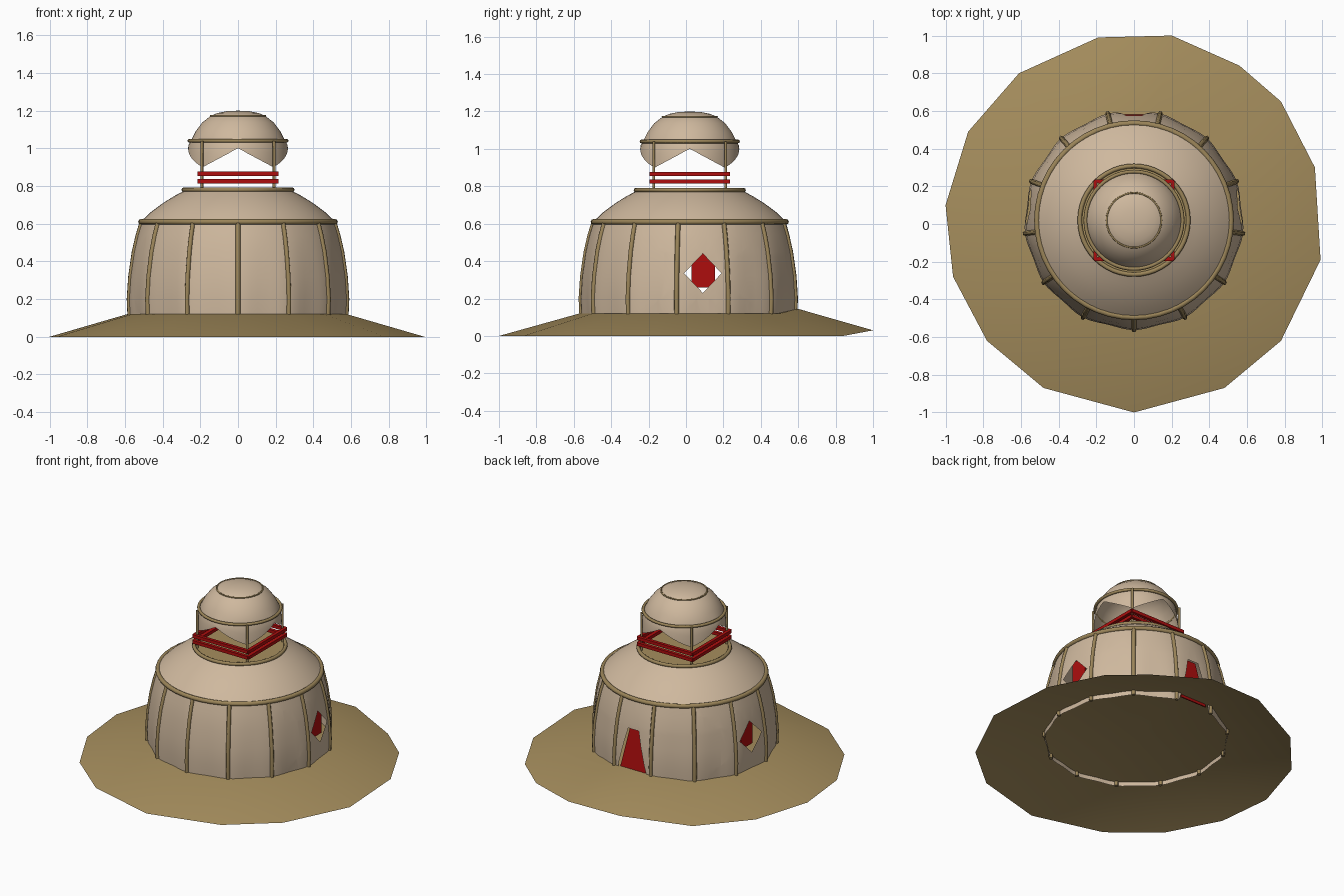
import bpy, bmesh, math
from mathutils import Vector

if "Cube" in bpy.data.objects:
    bpy.data.objects.remove(bpy.data.objects["Cube"])

CY = 0.02          # hut centre in y
N_RIB = 13
TAU = math.tau


def material(name, rgb):
    m = bpy.data.materials.new(name)
    m.diffuse_color = (*rgb, 1)
    m.use_nodes = True
    m.node_tree.nodes["Principled BSDF"].inputs["Base Color"].default_value = m.diffuse_color
    return m


CLOTH = material("beige_cloth", (0.62, 0.48, 0.34))
EARTH = material("tan_earth", (0.38, 0.27, 0.11))
WOOD = material("brown_wood", (0.33, 0.235, 0.10))
RED = material("red", (0.42, 0.004, 0.004))


def finish(bm, name, mat, smooth=None):
    me = bpy.data.meshes.new(name)
    bmesh.ops.remove_doubles(bm, verts=bm.verts, dist=1e-5)
    bmesh.ops.recalc_face_normals(bm, faces=bm.faces)
    bm.to_mesh(me)
    bm.free()
    ob = bpy.data.objects.new(name, me)
    bpy.context.collection.objects.link(ob)
    me.materials.append(mat)
    if smooth:
        bpy.ops.object.select_all(action='DESELECT')
        bpy.context.view_layer.objects.active = ob
        ob.select_set(True)
        bpy.ops.object.shade_smooth_by_angle(angle=math.radians(smooth))
    return ob


def loft(rows):
    """Sheet joining closed rows of points."""
    bm = bmesh.new()
    vs = [[bm.verts.new(p) for p in row] for row in rows]
    n = len(rows[0])
    for a, b in zip(vs, vs[1:]):
        for i in range(n):
            j = (i + 1) % n
            bm.faces.new((a[i], a[j], b[j], b[i]))
    return bm


def circle(r, z, n, scallop=0.0):
    """Ring of points; scallop pulls it in between the ribs."""
    pts = []
    for i in range(n):
        a = -TAU / 4 + TAU * i / n
        k = r * (1 - scallop * (0.5 - 0.5 * math.cos(N_RIB * TAU * i / n)))
        pts.append((k * math.cos(a), CY + k * math.sin(a), z))
    return pts


def cut_hole(bm, poly, axis, test):
    """Cut a convex (axis, z) polygon, counter-clockwise, out of the faces passing test."""
    for (u0, z0), (u1, z1) in zip(poly, poly[1:] + poly[:1]):
        faces = [f for f in bm.faces if test(f.calc_center_median())]
        geom = set(faces)
        for f in faces:
            geom.update(f.edges)
            geom.update(f.verts)
        co, no = Vector((0, 0, z0)), Vector((0, 0, -(u1 - u0)))
        co[axis], no[axis] = u0, z1 - z0
        bmesh.ops.bisect_plane(bm, geom=list(geom), plane_co=co, plane_no=no, dist=1e-5)

    def inside(c):
        return test(c) and all((u1 - u0) * (c.z - z0) - (z1 - z0) * (c[axis] - u0) > 0
                               for (u0, z0), (u1, z1) in zip(poly, poly[1:] + poly[:1]))
    bmesh.ops.delete(bm, geom=[f for f in bm.faces if inside(f.calc_center_median())],
                     context='FACES')


def ring(name, r, z, tube):
    bpy.ops.mesh.primitive_torus_add(major_radius=r, minor_radius=tube, major_segments=48,
                                     minor_segments=8, location=(0, CY, z))
    ob = bpy.context.object
    ob.name = name
    ob.data.materials.append(WOOD)
    bpy.ops.object.shade_smooth()


def poles(name, paths, radius):
    cu = bpy.data.curves.new(name, 'CURVE')
    cu.dimensions = '3D'
    cu.bevel_depth = radius
    cu.bevel_resolution = 1
    cu.use_fill_caps = True
    for path in paths:
        s = cu.splines.new('POLY')
        s.points.add(len(path) - 1)
        for p, co in zip(s.points, path):
            p.co = (*co, 1)
    ob = bpy.data.objects.new(name, cu)
    bpy.context.collection.objects.link(ob)
    cu.materials.append(WOOD)
    bpy.ops.object.select_all(action='DESELECT')
    bpy.context.view_layer.objects.active = ob
    ob.select_set(True)
    bpy.ops.object.convert(target='MESH')


def plate(name, pts, push, mat):
    """Thin panel from a polygon."""
    bm = bmesh.new()
    f = bm.faces.new([bm.verts.new(p) for p in pts])
    ext = bmesh.ops.extrude_face_region(bm, geom=[f], use_keep_orig=True)
    bmesh.ops.translate(bm, vec=push, verts=[v for v in ext["geom"] if isinstance(v, bmesh.types.BMVert)])
    finish(bm, name, mat)


# Ground mound: irregular 15-sided rim, raised a little at the back
rim = [(0, -1), (.48, -.87), (.78, -.62), (.99, -.19), (.96, .3), (.78, .65), (.56, .84), (.2, 1),
       (-.19, .99), (-.61, .8), (-.88, .49), (-1, .1), (-.96, -.28), (-.78, -.62), (-.48, -.87)]
outer = [(x, y, .03 if y > .95 else 0) for x, y in rim]
inner = []
for x, y in rim:
    d = Vector((x, y - CY)).normalized() * 0.59
    inner.append((d.x, CY + d.y, .145 if y > .95 else .12))
bm = loft([outer, inner, [(0, CY, .12)] * 15])
bmesh.ops.dissolve_degenerate(bm, dist=1e-5, edges=bm.edges)
ground = finish(bm, "ground", EARTH, 40)

# Cloth wall with window and door openings
wall = [(.578, .09), (.583, .2), (.575, .32), (.556, .45), (.535, .54), (.512, .615)]
bm = loft([circle(r, z, 104, .025 * (1 - (z - .09) / .53)) for r, z in wall])
cut_hole(bm, [(.09, .23), (.19, .335), (.09, .44), (-.01, .335)], 1, lambda c: abs(c.x) > .3)
cut_hole(bm, [(-.13, .05), (.13, .05), (.04, .42), (-.04, .42)], 0, lambda c: c.y > .3)
finish(bm, "wall", CLOTH, 50)

# Wall ribs
rib_paths = []
for i in range(N_RIB):
    a = -TAU / 4 + TAU * i / N_RIB
    rib_paths.append([(r * math.cos(a), CY + r * math.sin(a), z) for r, z in wall])
poles("wall_ribs", rib_paths, .013)

# Cloth roof, hoops and tower floor
finish(loft([circle(r, z, 52) for r, z in [(.512, .615), (.465, .66), (.4, .708), (.34, .746), (.285, .775)]]),
       "roof", CLOTH, 50)
ring("roof_hoop", .515, .61, .015)
ring("tower_hoop", .288, .78, .012)
finish(loft([circle(.288, .78, 48), circle(0, .78, 48)]), "tower_floor", EARTH)

# Red curtains behind the windows and the door
for side, name in ((1, "right"), (-1, "left")):
    x = .53 * side
    plate(name + "_window_curtain", [(x, .03, .26), (x, .155, .26), (x, .155, .45), (x, .03, .45)],
          (-.008 * side, 0, 0), RED)
plate("door_curtain", [(-.1, .582, .125), (.1, .582, .125), (.04, .55, .43), (-.04, .55, .43)],
      (0, -.008, 0), RED)

# Tower posts and red railings
corners = [(sx * .192, CY + sy * .192) for sx in (-1, 1) for sy in (-1, 1)]
poles("tower_posts", [[(x, y, .77), (x, y, 1.04)] for x, y in corners], .008)
for z, name in ((.825, "lower"), (.865, "upper")):
    bm = bmesh.new()
    for axis in (0, 1):
        for s in (-1, 1):
            size, pos = [.022] * 3, [0, CY, z]
            size[axis] = .42
            pos[1 - axis] += s * .205
            new = bmesh.ops.create_cube(bm, size=1)["verts"]
            for v in new:
                v.co = Vector([c * k + p for c, k, p in zip(v.co, size, pos)])
    finish(bm, name + "_railing", RED)

# Tower canopy: dome with a skirt that hangs down over the posts
def skirt(r, t):
    pts = []
    for x, y, z in circle(r, 0, 64):
        dip = min(abs(x), abs(y - CY)) / r / math.sqrt(.5)
        edge = 1.0 - .1 * (dip if dip > .15 else dip * dip / .15)
        pts.append((x, y, 1.04 + (edge - 1.04) * t))
    return pts


dome = [(0, 1.2), (.06, 1.197), (.11, 1.187), (.145, 1.172), (.19, 1.137), (.225, 1.09), (.25, 1.04)]
finish(loft([circle(r, z, 64) for r, z in dome] + [skirt(.262, .5), skirt(.265, 1)]), "canopy", CLOTH, 50)
ring("canopy_hoop", .258, 1.04, .01)
ring("canopy_top_hoop", .145, 1.172, .005)
